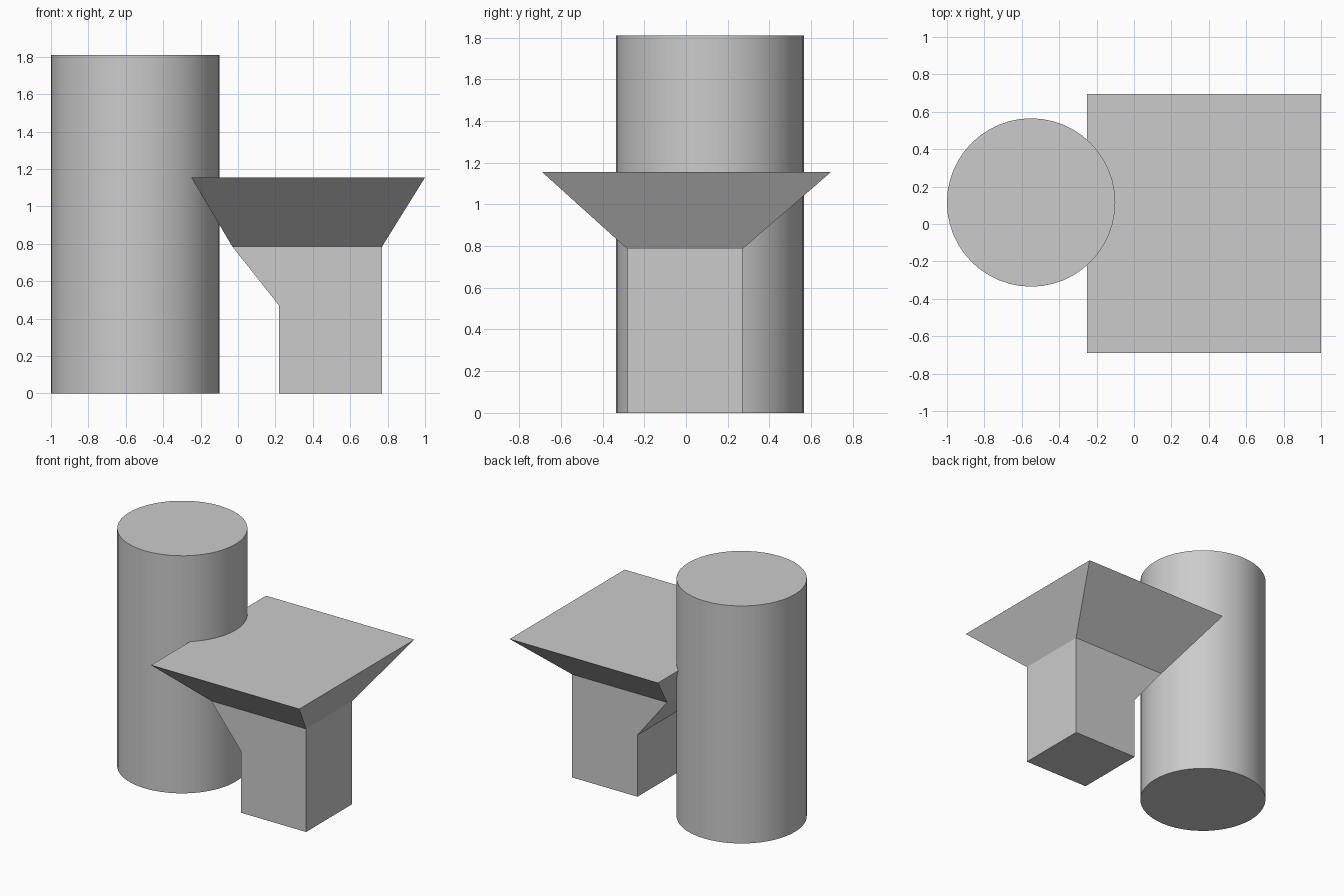
import bpy
import bmesh
import math

cube = bpy.data.objects.get("Cube")
if cube:
    bpy.data.objects.remove(cube, do_unlink=True)

grey = bpy.data.materials.new("plain grey")
grey.use_nodes = True
colour = (0.6, 0.6, 0.6, 1)
grey.diffuse_color = colour
grey.node_tree.nodes["Principled BSDF"].inputs["Base Color"].default_value = colour


def loft_rectangles(name, sections):
    """Join stacked rectangles (z, x_min, x_max, y_min, y_max) into a closed solid."""
    bm = bmesh.new()
    rings = []
    for z, x0, x1, y0, y1 in sections:
        corners = ((x0, y0), (x1, y0), (x1, y1), (x0, y1))
        rings.append([bm.verts.new((x, y, z)) for x, y in corners])
    for low, high in zip(rings, rings[1:]):
        for i in range(4):
            j = (i + 1) % 4
            bm.faces.new((low[i], low[j], high[j], high[i]))
    bm.faces.new(rings[0][::-1])
    bm.faces.new(rings[-1])
    # Merge the coplanar column sides
    bmesh.ops.dissolve_limit(bm, angle_limit=math.radians(1),
                             verts=bm.verts, edges=bm.edges)
    mesh = bpy.data.meshes.new(name)
    bm.to_mesh(mesh)
    bm.free()
    obj = bpy.data.objects.new(name, mesh)
    bpy.context.collection.objects.link(obj)
    mesh.materials.append(grey)
    return obj


# Tall round pillar
height = 1.81
bpy.ops.mesh.primitive_cylinder_add(vertices=48, radius=0.45, depth=height,
                                    location=(-0.55, 0.115, height / 2))
pillar = bpy.context.object
pillar.name = "round_pillar"
pillar.data.materials.append(grey)
bpy.ops.object.shade_smooth_by_angle(angle=math.radians(30))

# Square column with a sloped bracket and a flared table top
y0, y1 = -0.28, 0.27
loft_rectangles("flared_column", [
    (0, 0.22, 0.77, y0, y1),
    (0.47, 0.22, 0.77, y0, y1),
    (0.785, -0.03, 0.77, y0, y1),
    (1.155, -0.25, 1.0, -0.69, 0.695),
])
